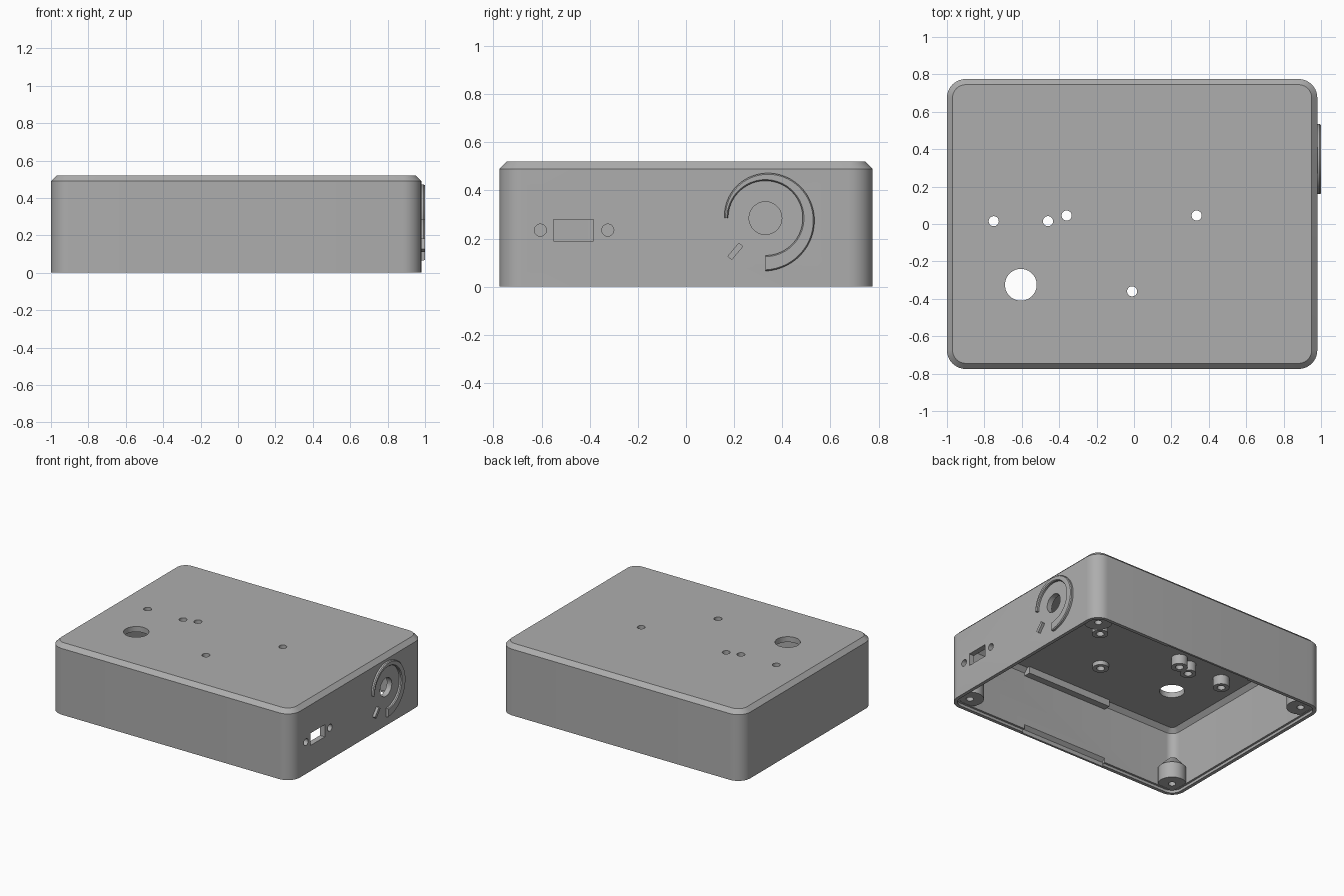
import bpy, bmesh
from math import pi, cos, sin, radians
from mathutils import Matrix, Vector

if "Cube" in bpy.data.objects:
    bpy.data.objects.remove(bpy.data.objects["Cube"], do_unlink=True)

grey = bpy.data.materials.new("mid grey plastic")
grey.use_nodes = True
COLOUR = (0.42, 0.42, 0.42, 1)
grey.diffuse_color = COLOUR
grey.node_tree.nodes["Principled BSDF"].inputs["Base Color"].default_value = COLOUR

CX = -0.01            # centre of the box, offset by the raised dial
HX, HY, H = 0.99, 0.775, 0.52
WALL = 0.04
SIDE = CX + HX        # outer face of the side wall


def loft(name, rings):
    """Closed solid through a stack of equal-length rings."""
    bm = bmesh.new()
    rows = [[bm.verts.new(p) for p in ring] for ring in rings]
    n = len(rows[0])
    for a, b in zip(rows, rows[1:]):
        for i in range(n):
            bm.faces.new((a[i], a[(i + 1) % n], b[(i + 1) % n], b[i]))
    bm.faces.new(rows[0])
    bm.faces.new(rows[-1])
    bmesh.ops.recalc_face_normals(bm, faces=bm.faces)
    mesh = bpy.data.meshes.new(name)
    bm.to_mesh(mesh)
    bm.free()
    mesh.materials.append(grey)
    ob = bpy.data.objects.new(name, mesh)
    bpy.context.collection.objects.link(ob)
    return ob


def rounded(hx, hy, r, z, steps=10):
    pts = []
    for q, (sx, sy) in enumerate([(1, 1), (-1, 1), (-1, -1), (1, -1)]):
        for i in range(steps + 1):
            a = (q + i / steps) * pi / 2
            pts.append((CX + sx * (hx - r) + r * cos(a), sy * (hy - r) + r * sin(a), z))
    return pts


def circle(x, y, z, r, n=40):
    return [(x + r * cos(2 * pi * i / n), y + r * sin(2 * pi * i / n), z) for i in range(n)]


def cylinder(name, x, y, r, z0, z1):
    return loft(name, [circle(x, y, z0, r), circle(x, y, z1, r)])


def side_solid(name, outline, x0, x1):
    """Extrude a (y, z) outline along x."""
    return loft(name, [[(x, y, z) for y, z in outline] for x in (x0, x1)])


def rect(y0, y1, z0, z1):
    return [(y0, z0), (y1, z0), (y1, z1), (y0, z1)]


def cut(ob, cutter):
    cutter.hide_render = True
    mod = ob.modifiers.new("cut", 'BOOLEAN')
    mod.operation, mod.solver, mod.object = 'DIFFERENCE', 'EXACT', cutter
    bpy.context.view_layer.objects.active = ob
    bpy.ops.object.modifier_apply(modifier=mod.name)
    bpy.data.objects.remove(cutter, do_unlink=True)


# Shell with chamfered lid edge and open underside
shell = loft("enclosure_shell", [
    rounded(HX, HY, 0.1, 0), rounded(HX, HY, 0.1, H - 0.03),
    rounded(HX - 0.03, HY - 0.03, 0.07, H)])
cut(shell, loft("cavity", [
    rounded(HX - WALL, HY - WALL, 0.06, -0.1),
    rounded(HX - WALL, HY - WALL, 0.06, H - 0.07),
    rounded(HX - WALL - 0.03, HY - WALL - 0.03, 0.03, H - 0.04)]))
# Stepped seat for a base plate
cut(shell, loft("rim_step", [
    rounded(HX - 0.025, HY - 0.025, 0.075, -0.1),
    rounded(HX - 0.025, HY - 0.025, 0.075, 0.02)]))

# Lid holes
mounts = [(-0.75, 0.015), (-0.46, 0.015), (-0.36, 0.045), (0.335, 0.045), (-0.01, -0.36)]
for x, y in mounts:
    cut(shell, cylinder("screw_cutter", x, y, 0.027, 0.4, 0.6))
cut(shell, cylinder("large_cutter", -0.605, -0.325, 0.085, 0.4, 0.6))

# Side wall openings
DY, DZ = 0.33, 0.285
for y, z, r in [(-0.605, 0.235, 0.025), (-0.325, 0.235, 0.025), (DY, DZ, 0.068)]:
    ring = [(p[0], p[1]) for p in circle(y, z, 0, r)]
    cut(shell, side_solid("side_cutter", ring, 0.85, 1.1))
cut(shell, side_solid("port_cutter", rect(-0.55, -0.385, 0.19, 0.28), 0.85, 1.1))

# Snap notches and ceiling ribs on the long walls
for s in (-1, 1):
    y = s * (HY - WALL)
    profile = [(y - s * 0.02, -0.02), (y + s * 0.025, -0.02), (y + s * 0.025, 0.03), (y - s * 0.02, 0.07)]
    cut(shell, side_solid("notch_cutter", profile, CX - 0.35, CX + 0.35))
rib_y = -(HY - WALL)
side_solid("ceiling_rib", rect(rib_y - 0.01, rib_y + 0.05, H - 0.09, H - 0.03), CX - 0.35, CX + 0.35)

# Tubular standoffs under the lid
for x, y in mounts:
    post = cylinder("standoff", x, y, 0.055, H - (0.07 if y < 0 else 0.11), H - 0.035)
    cut(post, cylinder("bore", x, y, 0.027, 0.3, 0.6))

# Corner screw posts that taper back into the wall
for sx in (-1, 1):
    for sy in (-1, 1):
        px, py = CX + sx * (HX - 0.105), sy * (HY - 0.105)
        tx, ty = CX + sx * (HX - 0.07), sy * (HY - 0.07)
        post = loft("corner_post", [circle(px, py, 0.022, 0.095), circle(px, py, 0.14, 0.095),
                                    circle(tx, ty, 0.24, 0.03)])
        cut(post, cylinder("bore", px, py, 0.025, -0.1, 0.12))

# Raised dial scale that widens along its sweep, with a softened edge
steps = 64
def arc(inset):
    inner, outer = [], []
    for i in range(steps + 1):
        t = i / steps
        a = pi - t * 1.5 * pi
        ri, ro = 0.155 + inset, 0.17 + 0.05 * t - inset
        inner.append((DY + ri * cos(a), DZ + ri * sin(a)))
        outer.append((DY + ro * cos(a), DZ + ro * sin(a)))
    return inner + outer[::-1]

loft("dial_scale", [[(x, y, z) for y, z in arc(i)]
                    for x, i in ((SIDE - 0.01, 0), (SIDE + 0.013, 0), (SIDE + 0.02, 0.005))])

# Raised off-position tick
turn = Matrix.Rotation(radians(50), 2)
tick = [turn @ Vector(p) + Vector((0.205, 0.147)) for p in rect(-0.037, 0.037, -0.012, 0.012)]
side_solid("dial_tick", [tuple(p) for p in tick], SIDE - 0.01, SIDE + 0.02)

# Smooth curved walls, keep hard edges crisp
for ob in bpy.context.scene.objects:
    ob.select_set(ob.type == 'MESH')
bpy.context.view_layer.objects.active = shell
bpy.ops.object.shade_smooth_by_angle(angle=radians(30))
